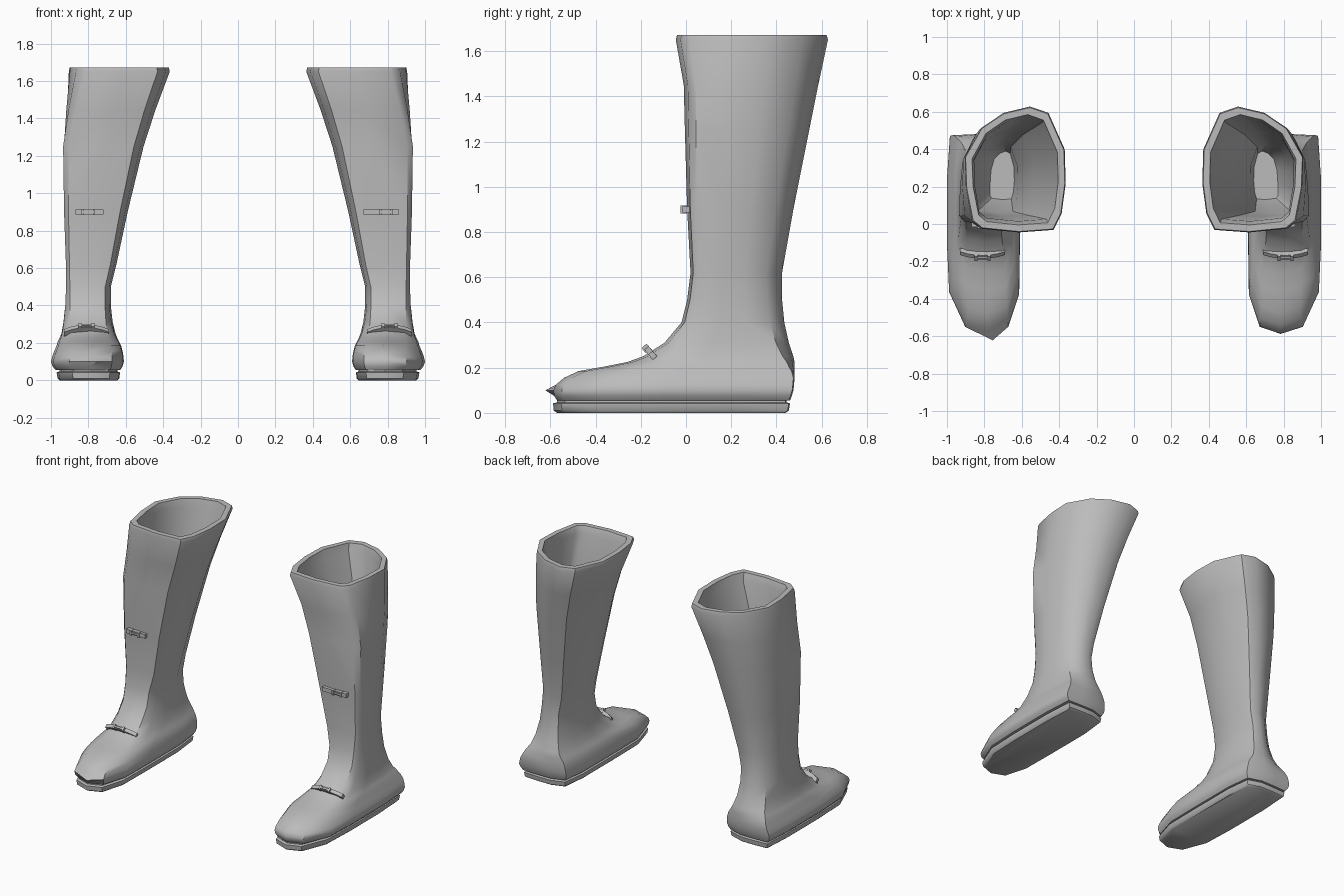
import bpy, bmesh, math
from mathutils import Vector

if "Cube" in bpy.data.objects:
    bpy.data.objects.remove(bpy.data.objects["Cube"])

grey = bpy.data.materials.new("grey leather")
grey.diffuse_color = (0.5, 0.5, 0.5, 1)
grey.use_nodes = True
grey.node_tree.nodes["Principled BSDF"].inputs["Base Color"].default_value = grey.diffuse_color

# Normalised outlines: u runs from inner to outer side, v from front to back
LEG = [(0, .39), (.01, .66), (.17, .95), (.35, 1), (.61, .95), (.83, .83), (.96, .6),
       (.99, .35), (1, .09), (.93, .03), (.46, 0), (.12, .02), (.04, .15)]
FOOT = [(0, .45), (0, .8), (.06, .97), (.35, 1), (.65, 1), (.96, .995), (1, .78),
        (1, .45), (.97, .21), (.75, .035), (.45, 0), (.16, .035), (.01, .2)]

# height, inner x, outer x, front y, back y, blend from foot to leg outline
SECTIONS = [(.055, .63, .975, -.57, .46, 0), (.075, .617, .992, -.583, .468, 0),
            (.10, .61, 1.0, -.587, .475, 0), (.125, .612, .994, -.575, .478, 0),
            (.155, .617, .983, -.54, .48, 0), (.185, .625, .97, -.475, .48, .05),
            (.205, .635, .965, -.36, .48, .15), (.225, .645, .955, -.26, .48, .25),
            (.25, .655, .945, -.19, .475, .4), (.31, .67, .935, -.095, .455, .6),
            (.40, .68, .925, -.02, .435, .8), (.50, .68, .92, .005, .425, .9),
            (.62, .65, .92, .02, .425, 1), (.90, .59, .93, .005, .475, 1),
            (1.25, .505, .935, -.005, .545, 1), (1.45, .44, .925, -.01, .585, 1),
            (1.65, .365, .91, -.045, .628, 1)]
# hollow inside, from the rim down to the insole
LINING = [(1.672, .37, .905, -.04, .622, 1), (1.672, .405, .87, -.005, .585, 1),
          (1.62, .415, .86, .015, .57, 1), (1.25, .535, .88, .04, .50, 1),
          (.90, .62, .85, .06, .43, 1), (.72, .64, .77, .13, .39, 1)]
# sole with a narrow welt
SOLE = [(0, .645, .955, -.57, .44, 0), (.01, .635, .965, -.585, .455, 0),
        (.042, .63, .97, -.588, .46, 0), (.047, .645, .955, -.57, .445, 0),
        (.058, .645, .955, -.57, .445, 0)]


def ring(section):
    z, x0, x1, y0, y1, t = section
    # the outer front corner is cut back towards the rim
    cut = max(0, z - 1.25) / .4
    out = []
    for i, ((fu, fv), (lu, lv)) in enumerate(zip(FOOT, LEG)):
        u, v = fu + (lu - fu) * t, fv + (lv - fv) * t
        u -= cut * {6: -.03, 7: .01, 8: .08, 9: .1}.get(i, 0)
        out.append(Vector((x0 + (x1 - x0) * u, y0 + (y1 - y0) * v, z)))
    return out


def loft(name, rings, side, angle=42):
    """Skin a stack of rings, cap both ends and place it on one side."""
    bm = bmesh.new()
    rows = [[bm.verts.new((p.x * side, p.y, p.z)) for p in r] for r in rings]
    n = len(rows[0])
    for a, b in zip(rows, rows[1:]):
        for i in range(n):
            j = (i + 1) % n
            bm.faces.new((a[i], a[j], b[j], b[i]))
    bm.faces.new(rows[0])
    bm.faces.new(rows[-1])
    bmesh.ops.recalc_face_normals(bm, faces=bm.faces)
    me = bpy.data.meshes.new(name)
    bm.to_mesh(me)
    bm.free()
    me.materials.append(grey)
    ob = bpy.data.objects.new(name, me)
    bpy.context.collection.objects.link(ob)
    bpy.context.view_layer.objects.active = ob
    ob.select_set(True)
    bpy.ops.object.shade_smooth_by_angle(angle=math.radians(angle))
    ob.select_set(False)
    return ob


def band(name, side, x0, x1, y, z, height, depth, tilt, bow, steps=6):
    """Flat bar across x, tilted back and bowed down and back at its ends."""
    up = Vector((0, math.sin(tilt), math.cos(tilt))) * height / 2
    out = Vector((0, -math.cos(tilt), math.sin(tilt))) * depth / 2
    rings = []
    for i in range(steps + 1):
        t = 2 * i / steps - 1
        c = Vector((x0 + (x1 - x0) * i / steps, y + bow * .8 * t * t, z - bow * t * t))
        rings.append([c + up + out, c + up - out, c - up - out, c - up + out])
    loft(name, rings, side, 30)


for side, label in ((-1, "left"), (1, "right")):
    # boot body with open top
    rings = [ring(s) for s in SECTIONS + LINING]
    if side < 0:
        # pointed toe tip
        rings[2][10] += Vector((-.03, -.035, 0))
    loft(label + "_boot", rings, side)
    loft(label + "_sole", [ring(s) for s in SOLE], side)

    # shin strap and buckle
    a, b = (.72, .87) if side < 0 else (.67, .86)
    band(label + "_shin_strap", side, a, b, 0, .90, .028, .03, 0, 0, 1)
    c = .80 if side < 0 else .79
    for k in (-.03, .03):
        band(label + "_shin_buckle_post", side, c + k - .006, c + k + .006,
             -.01, .90, .034, .028, 0, 0, 1)
    band(label + "_shin_buckle_pin", side, c - .03, c + .03, -.013, .90, .012, .02, 0, 0, 1)

    # instep strap and buckle
    band(label + "_instep_strap", side, .69, .93, -.167, .279, .024, .03, .85, .025)
    c = .81
    for k in (-.035, .035):
        band(label + "_instep_buckle_post", side, c + k - .007, c + k + .007,
             -.176, .285, .03, .03, .85, 0, 1)
    band(label + "_instep_buckle_pin", side, c - .035, c + .035,
         -.176, .285, .012, .028, .85, 0, 1)
